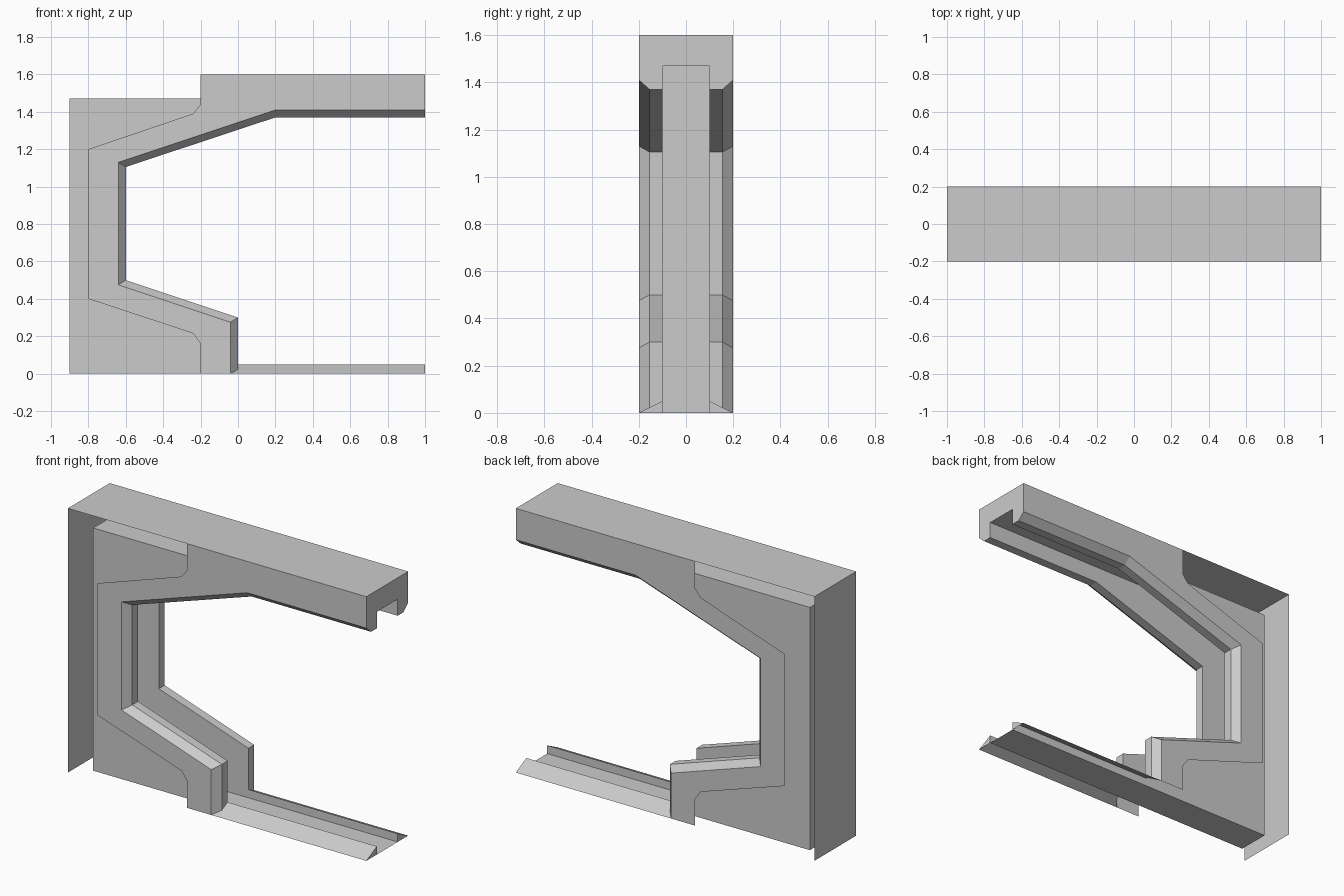
import bpy
import bmesh
from mathutils import Vector

cube = bpy.data.objects.get("Cube")
if cube:
    bpy.data.objects.remove(cube, do_unlink=True)

# One plain grey for the whole model
grey = bpy.data.materials.new("plain_grey")
grey.use_nodes = True
grey.diffuse_color = (0.6, 0.6, 0.6, 1)
grey.node_tree.nodes["Principled BSDF"].inputs["Base Color"].default_value = (0.6, 0.6, 0.6, 1)

HALF, LIP, CORE = 0.2, 0.155, 0.1     # y of outer side, lip edge and channel wall
LEFT, TOP, CEILING = -1.0, 1.6, 1.47


def at_y(profile, y):
    return [(x, y, z) for x, z in profile]


def bridge(a, b):
    """Quads between two paths of equal length."""
    return [(a[i], a[i + 1], b[i + 1], b[i]) for i in range(len(a) - 1)]


def build(name, faces, facing, mirror=False):
    """Flat faces turned toward a direction, or toward a point function."""
    bm = bmesh.new()
    for points in faces:
        face = bm.faces.new([bm.verts.new(p) for p in points])
        face.normal_update()
        want = facing(face.calc_center_median()) if callable(facing) else Vector(facing)
        if face.normal.dot(want) < 0:
            face.normal_flip()
    bmesh.ops.remove_doubles(bm, verts=bm.verts, dist=0.0001)
    mesh = bpy.data.meshes.new(name)
    bm.to_mesh(mesh)
    bm.free()
    mesh.materials.append(grey)
    obj = bpy.data.objects.new(name, mesh)
    bpy.context.collection.objects.link(obj)
    if mirror:
        mod = obj.modifiers.new("mirror", 'MIRROR')
        mod.use_axis = (False, True, False)
        mod.use_mirror_merge = False
    return obj


# Profiles in x and z
outer_edge = [(1, TOP), (-0.2, TOP), (-0.2, 1.44), (-0.24, 1.39), (-0.8, 1.2),
              (-0.8, 0.4), (-0.24, 0.215), (-0.2, 0.16), (-0.2, 0)]
bevel_edge = [(1, 1.41), (0.2, 1.41), (-0.64, 1.13), (-0.64, 0.475),
              (-0.04, 0.275), (-0.04, 0)]
inner_edge = [(1, 1.37), (0.2, 1.37), (-0.6, 1.105), (-0.6, 0.5),
              (0, 0.3), (0, 0.022)]
core_path = [(1, CEILING), (-0.9, CEILING), (-0.9, 0), (1, 0)]


def to_opening(center):
    return Vector((0.5, center.y, 0.8)) - center


# Thin outer panels
build("top_panel", [[(LEFT, -HALF, TOP), (1, -HALF, TOP), (1, HALF, TOP), (LEFT, HALF, TOP)]],
      (0, 0, 1))
build("back_panel", [[(LEFT, -HALF, 0), (LEFT, HALF, 0), (LEFT, HALF, TOP), (LEFT, -HALF, TOP)]],
      (-1, 0, 0))

# Channel ceiling, back and floor
build("channel_core", bridge(at_y(core_path, -CORE), at_y(core_path, CORE)),
      lambda c: c - Vector((0, 0, 0.7)))

# Channel side walls, showing as recessed panels behind the frame
wall = inner_edge[:-1] + [(0, 0), (-0.9, 0), (-0.9, CEILING), (1, CEILING)]
build("channel_wall", [at_y(wall, CORE)], (0, 1, 0), True)

# Raised side frame with bevelled inner lip
build("frame_side", [at_y(outer_edge + bevel_edge[::-1], HALF)], (0, 1, 0), True)
build("frame_bevel", bridge(at_y(bevel_edge, HALF), at_y(inner_edge, LIP)), to_opening, True)
lip_end = inner_edge[:-1] + [(0, 0.05)]
build("frame_lip", bridge(at_y(inner_edge, LIP), at_y(lip_end, CORE)), to_opening, True)

# End cap of the upper beam
half_cap = [(CORE, CEILING), (CORE, 1.37), (LIP, 1.37), (HALF, 1.41), (HALF, TOP)]
cap = half_cap + [(-y, z) for y, z in reversed(half_cap)]
build("beam_end", [[(1, y, z) for y, z in cap]], (1, 0, 0))

# Sloped floor rails
rail = [(HALF, 0), (CORE, 0.05)]
build("rail_slope", [[(1, HALF, 0), (1, CORE, 0.05), (0, CORE, 0.05),
                      (0, LIP, 0.022), (-0.04, HALF, 0)]], (0, 0, 1), True)
build("rail_inner_side", bridge(at_y([(0, 0), (1, 0)], CORE), at_y([(0, 0.05), (1, 0.05)], CORE)),
      (0, -1, 0), True)
build("rail_end", [[(1, HALF, 0), (1, CORE, 0.05), (1, CORE, 0)]], (1, 0, 0), True)
